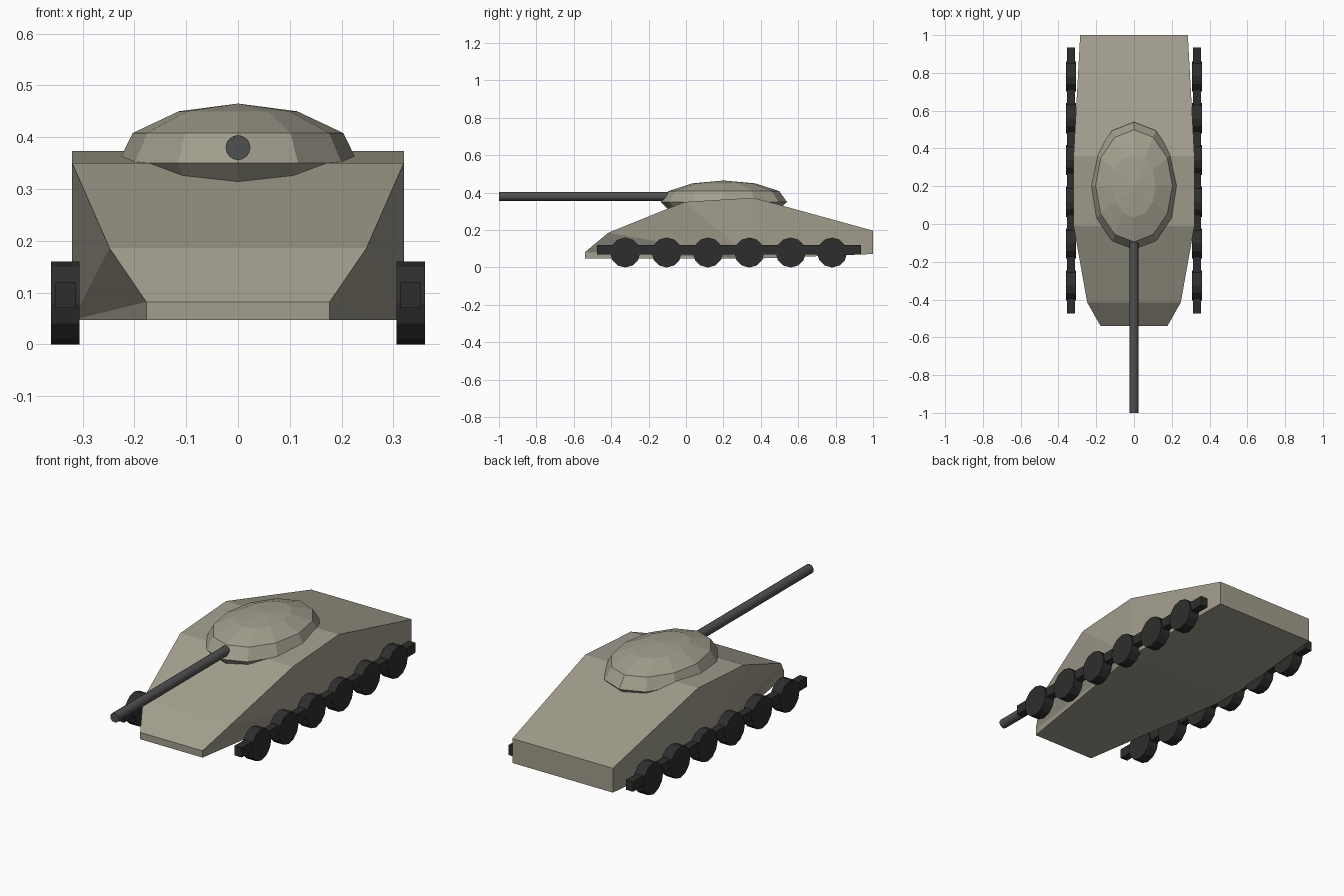
import bpy, bmesh
from math import sin, cos, pi

if "Cube" in bpy.data.objects:
    bpy.data.objects.remove(bpy.data.objects["Cube"])


def material(name, rgb):
    m = bpy.data.materials.new(name)
    m.diffuse_color = (*rgb, 1)
    m.use_nodes = True
    m.node_tree.nodes["Principled BSDF"].inputs["Base Color"].default_value = m.diffuse_color
    return m


ARMOUR = material("armour", (0.36, 0.34, 0.27))
STEEL = material("steel", (0.08, 0.08, 0.08))
RUBBER = material("rubber", (0.027, 0.027, 0.026))


def build(name, verts, faces, mat):
    me = bpy.data.meshes.new(name)
    me.from_pydata(verts, [], faces)
    bm = bmesh.new()
    bm.from_mesh(me)
    bmesh.ops.recalc_face_normals(bm, faces=bm.faces)
    bm.to_mesh(me)
    bm.free()
    me.materials.append(mat)
    ob = bpy.data.objects.new(name, me)
    bpy.context.collection.objects.link(ob)
    return ob


def cylinder(name, sides, radius, depth, loc, rot, mat):
    bpy.ops.mesh.primitive_cylinder_add(vertices=sides, radius=radius, depth=depth,
                                        location=loc, rotation=rot)
    ob = bpy.context.object
    ob.name = name
    ob.data.materials.append(mat)
    return ob


# Hull: upper and lower outlines as (half width, y, z), mirrored left/right
top = [(0.177, -0.54, 0.082), (0.248, -0.415, 0.186), (0.32, -0.01, 0.35),
       (0.32, 0.36, 0.373), (0.285, 1.0, 0.197)]
low = [(0.177, -0.54, 0.047), (0.32, 0.36, 0.047), (0.285, 1.0, 0.072)]
half = top + low
n = len(half)
verts = half + [(-x, y, z) for x, y, z in half]
outline = [5, 0, 1, 2, 3, 4, 7, 6]
faces = []
for a, b in zip(outline, outline[1:] + outline[:1]):
    faces.append((a, b, b + n, a + n))
for side in [(5, 0, 6), (0, 1, 6), (1, 2, 6), (2, 3, 6), (3, 4, 6), (4, 7, 6)]:
    faces += [side, tuple(i + n for i in side)]
build("hull", verts, faces, ARMOUR)

# Turret: twelve-sided oval rings of (half length, z) closed by a low peak
rings = [(0.285, 0.30), (0.338, 0.35), (0.297, 0.408), (0.167, 0.45)]
S, CY = 12, 0.202
verts = [(0.685 * r * sin(2 * pi * i / S), CY + r * cos(2 * pi * i / S), z)
         for r, z in rings for i in range(S)]
verts.append((0, CY, 0.465))
faces = [tuple(range(S))]
for k in range(len(rings) - 1):
    for i in range(S):
        j = (i + 1) % S
        faces.append((k * S + i, k * S + j, (k + 1) * S + j, (k + 1) * S + i))
last = (len(rings) - 1) * S
faces += [(last + i, last + (i + 1) % S, len(verts) - 1) for i in range(S)]
build("turret", verts, faces, ARMOUR)

# Gun barrel
cylinder("gun_barrel", 16, 0.024, 0.95, (0, -0.525, 0.38), (pi / 2, 0, 0), STEEL)

# Running gear: six road wheels and a track bar per side
for side, sx in (("right", 1), ("left", -1)):
    for i in range(6):
        cylinder(f"road_wheel_{side}_{i + 1}", 12, 0.08, 0.055,
                 (sx * 0.3335, -0.325 + 0.2212 * i, 0.08), (0, pi / 2, 0), RUBBER)
    bpy.ops.mesh.primitive_cube_add(size=1, location=(sx * 0.3335, 0.23, 0.095))
    bar = bpy.context.object
    bar.name = f"track_{side}"
    bar.scale = (0.04, 1.41, 0.05)
    bar.data.materials.append(RUBBER)
